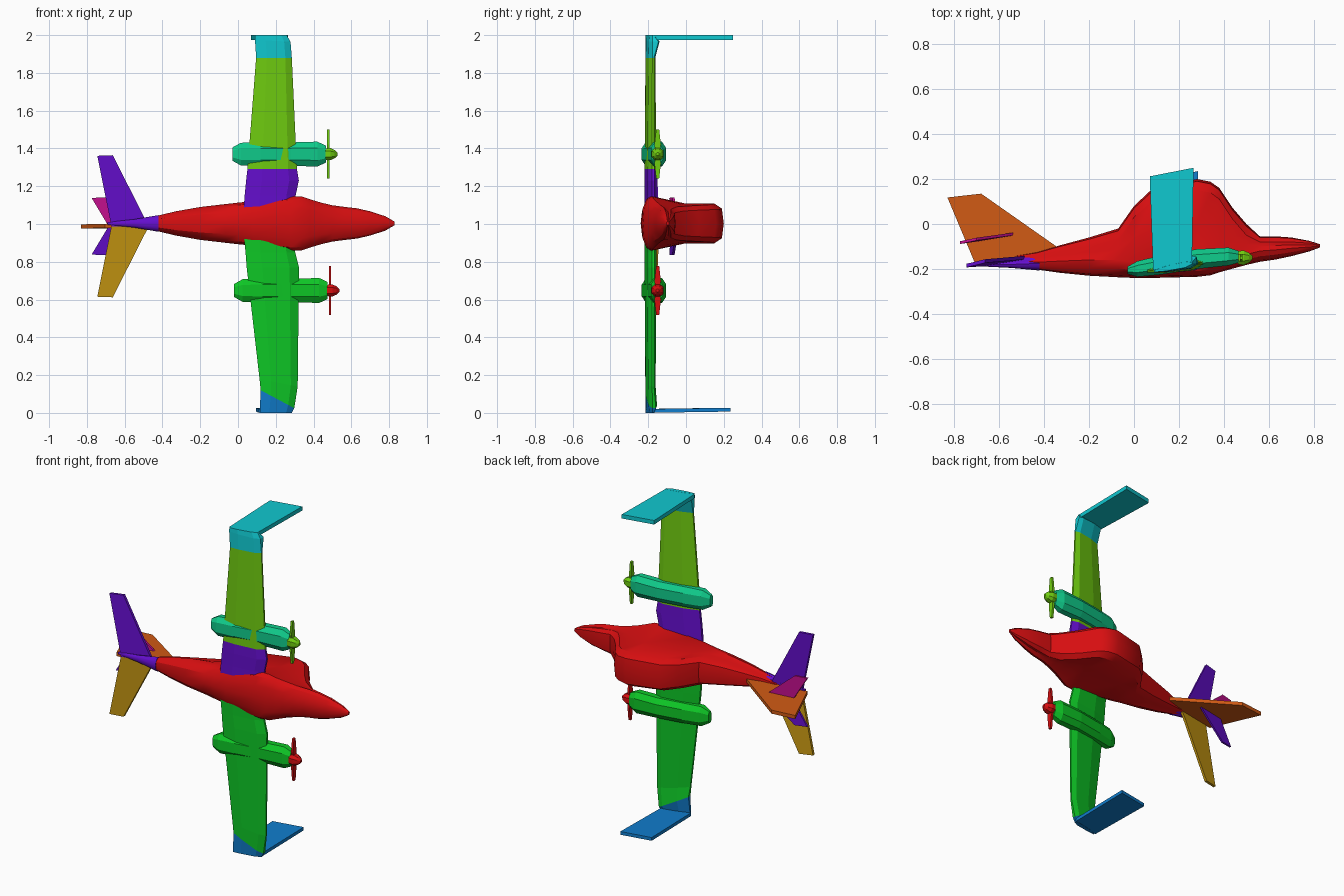
import bpy, bmesh, math
from mathutils import Vector

cube = bpy.data.objects.get("Cube")
if cube:
    bpy.data.objects.remove(cube, do_unlink=True)


def material(name, rgb):
    lin = [(c / 255 / 12.92) if c < 11 else ((c / 255 + 0.055) / 1.055) ** 2.4 for c in rgb]
    m = bpy.data.materials.new(name)
    m.use_nodes = True
    m.diffuse_color = (*lin, 1)
    m.node_tree.nodes["Principled BSDF"].inputs["Base Color"].default_value = (*lin, 1)
    return m


red = material("red", (215, 14, 16))
green = material("green", (14, 200, 38))
lime = material("lime", (112, 205, 16))
teal = material("teal", (16, 205, 140))
cyan = material("cyan", (16, 200, 208))
blue = material("blue", (16, 125, 205))
purple = material("purple", (100, 14, 205))
gold = material("gold", (200, 152, 18))
orange = material("orange", (208, 90, 20))
magenta = material("magenta", (200, 16, 145))


def loft(name, rings, mats, band=None, smooth=None):
    """Skin closed rings; band gives the material index of each span."""
    bm = bmesh.new()
    vs = [[bm.verts.new(p) for p in r] for r in rings]
    n = len(rings[0])
    for k in range(len(vs) - 1):
        for i in range(n):
            j = (i + 1) % n
            f = bm.faces.new((vs[k][i], vs[k][j], vs[k + 1][j], vs[k + 1][i]))
            f.material_index = band[k] if band else 0
    bm.faces.new(vs[0][::-1]).material_index = band[0] if band else 0
    bm.faces.new(vs[-1]).material_index = band[-1] if band else 0
    bmesh.ops.recalc_face_normals(bm, faces=bm.faces)
    me = bpy.data.meshes.new(name)
    bm.to_mesh(me)
    bm.free()
    for m in mats:
        me.materials.append(m)
    ob = bpy.data.objects.new(name, me)
    bpy.context.collection.objects.link(ob)
    if smooth:
        bpy.ops.object.select_all(action='DESELECT')
        ob.select_set(True)
        bpy.context.view_layer.objects.active = ob
        bpy.ops.object.shade_smooth_by_angle(angle=math.radians(smooth))
    return ob


def plate(name, mat, corners, thick):
    """Flat panel with the given outline, thickened both ways along a vector."""
    t = Vector(thick) / 2
    return loft(name, [[Vector(c) - t for c in corners], [Vector(c) + t for c in corners]], [mat])


# Fuselage: x, bottom, widest, shoulder and top heights, half-widths at widest and shoulder
def body_ring(x, bot, mid, sh, top, w, s):
    half = [(0.55 * w, bot + 0.12 * (mid - bot)), (0.88 * w, bot + 0.5 * (mid - bot)), (w, mid),
            (s, mid + 0.55 * (sh - mid)), (s, sh), (0.75 * s, sh + 0.8 * (top - sh))]
    pts = [(0, bot)] + half + [(0, top)] + [(-a, b) for a, b in reversed(half)]
    return [(x, y, 1.003 + z) for z, y in pts]


BODY = [
    (-0.52, -0.175, -0.16, -0.15, -0.14, 0.012, 0.008),
    (-0.43, -0.203, -0.17, -0.14, -0.125, 0.04, 0.03),
    (-0.33, -0.217, -0.165, -0.12, -0.095, 0.064, 0.05),
    (-0.20, -0.230, -0.16, -0.10, -0.06, 0.087, 0.07),
    (-0.07, -0.237, -0.16, -0.07, -0.02, 0.102, 0.085),
    (0.00, -0.240, -0.17, 0.03, 0.08, 0.110, 0.09),
    (0.08, -0.240, -0.18, 0.10, 0.155, 0.118, 0.10),
    (0.28, -0.235, -0.185, 0.15, 0.20, 0.145, 0.105),
    (0.34, -0.228, -0.18, 0.14, 0.188, 0.142, 0.10),
    (0.38, -0.215, -0.17, 0.11, 0.16, 0.128, 0.098),
    (0.44, -0.198, -0.15, 0.02, 0.07, 0.110, 0.093),
    (0.50, -0.182, -0.135, -0.05, 0.00, 0.096, 0.088),
    (0.56, -0.168, -0.12, -0.08, -0.055, 0.088, 0.075),
    (0.63, -0.158, -0.115, -0.08, -0.055, 0.080, 0.065),
    (0.70, -0.143, -0.108, -0.08, -0.060, 0.064, 0.053),
    (0.78, -0.122, -0.102, -0.085, -0.075, 0.038, 0.030),
    (0.828, -0.104, -0.098, -0.094, -0.09, 0.010, 0.008),
]
loft("fuselage", [body_ring(*b) for b in BODY], [red], smooth=32)

# Tail cone under the fin
loft("tail_cone", [body_ring(-0.42, -0.207, -0.175, -0.16, -0.145, 0.044, 0.034),
                   body_ring(-0.55, -0.195, -0.18, -0.16, -0.15, 0.022, 0.018),
                   body_ring(-0.69, -0.188, -0.182, -0.178, -0.172, 0.007, 0.006)], [purple], smooth=32)


# Wings: z at trailing and leading edge, x of both edges, thickness, lift of the upper side
def wing_ring(zt, zl, xt, xl, t, lift=0.0):
    out = []
    for u, h in ((0, -0.15), (0.3, -0.4), (0.82, -0.5), (1, -0.1), (1, 0.15), (0.85, 0.5), (0.35, 0.5), (0, 0.15)):
        y = -0.21 + 0.035 * u + h * t + (lift if h > 0 else 0)
        out.append((xt + u * (xl - xt), y, zt + u * (zl - zt)))
    return out


loft("left_side_wing", [
    wing_ring(1.0, 1.0, 0.025, 0.30, 0.055),
    wing_ring(1.15, 1.15, 0.035, 0.305, 0.05),
    wing_ring(1.23, 1.23, 0.043, 0.322, 0.05),
    wing_ring(1.29, 1.29, 0.05, 0.312, 0.048),
    wing_ring(1.88, 1.88, 0.096, 0.285, 0.035),
    wing_ring(1.975, 1.965, 0.09, 0.278, 0.03, 0.025),
    wing_ring(2.0, 2.0, 0.09, 0.258, 0.025)],
    [purple, lime, cyan], [0, 0, 0, 1, 2, 2])
loft("right_side_wing", [
    wing_ring(1.0, 1.0, 0.025, 0.30, 0.055),
    wing_ring(0.85, 0.85, 0.04, 0.303, 0.05),
    wing_ring(0.77, 0.77, 0.046, 0.323, 0.05),
    wing_ring(0.18, 0.14, 0.114, 0.316, 0.038),
    wing_ring(0.12, 0.025, 0.12, 0.298, 0.034, 0.01),
    wing_ring(0.0, 0.0, 0.115, 0.285, 0.025)],
    [green, blue], [0, 0, 0, 0, 1])

# Winglets
plate("upper_winglet", cyan, [(0.085, -0.205, 1.987), (0.258, -0.17, 1.987),
                              (0.265, 0.25, 1.987), (0.07, 0.212, 1.987)], (0, 0, 0.025))
plate("lower_winglet", blue, [(0.11, -0.205, 0.011), (0.285, -0.17, 0.011),
                              (0.285, 0.235, 0.017), (0.095, 0.20, 0.017)], (0, 0, 0.02))


# Engine pods with spinners and two-blade propellers
def oct_ring(x, lo, hi, hz, zc):
    m, r = (lo + hi) / 2, (hi - lo) / 2
    return [(x, m + a * r, zc + b * hz) for a, b in
            ((-1, -.5), (-.45, -1), (.45, -1), (1, -.5), (1, .5), (.45, 1), (-.45, 1), (-1, .5))]


def engine(side, zc, dx, pod, prop):
    loft(side + "_engine_pod", [oct_ring(x + dx, lo, hi, hz, zc) for x, lo, hi, hz in (
        (-0.03, -0.222, -0.19, 0.035), (0.015, -0.235, -0.165, 0.06), (0.12, -0.225, -0.14, 0.062),
        (0.28, -0.20, -0.112, 0.062), (0.42, -0.185, -0.105, 0.066), (0.465, -0.172, -0.12, 0.045))], [pod])
    px = 0.477 + dx
    loft(side + "_spinner", [oct_ring(px + d, -0.15 - r, -0.15 + r, r, zc) for d, r in (
        (-0.015, 0.03), (0.012, 0.032), (0.035, 0.022), (0.05, 0.008))], [prop])
    blade = [(0.008, 0.13), (0.017, 0.05), (0.01, 0), (0.017, -0.05), (0.008, -0.13)]
    outline = [(px, -0.15 + y, zc + z) for y, z in blade] + [(px, -0.15 - y, zc + z) for y, z in reversed(blade)]
    plate(side + "_propeller", prop, outline, (0.013, 0, 0))


engine("upper", 1.37, 0.0, teal, lime)
engine("lower", 0.648, 0.01, green, red)

# Tail fin
plate("tail_fin", orange, [(-0.83, 0.118, 0.987), (-0.68, 0.135, 0.987), (-0.345, -0.10, 1.0),
                           (-0.40, -0.165, 1.0), (-0.705, -0.18, 0.99)], (0, 0, 0.022))

# Main tailplanes and the small upper tailplanes
for side, s, main, small in (("upper", 1, purple, magenta), ("lower", -1, gold, purple)):
    zc = 0.988
    plate(side + "_tailplane", main, [(-0.67, -0.18, zc), (-0.47, -0.15, zc), (-0.49, -0.15, zc + s * 0.035),
                                      (-0.663, -0.165, zc + s * 0.376), (-0.745, -0.185, zc + s * 0.373)],
          (0, 0.016, 0))
    plate(side + "_small_tailplane", small, [(-0.685, -0.07, zc), (-0.52, -0.042, zc),
                                             (-0.70, -0.067, zc + s * 0.153),
                                             (-0.775, -0.083, zc + s * 0.15)], (0, 0.012, 0))
